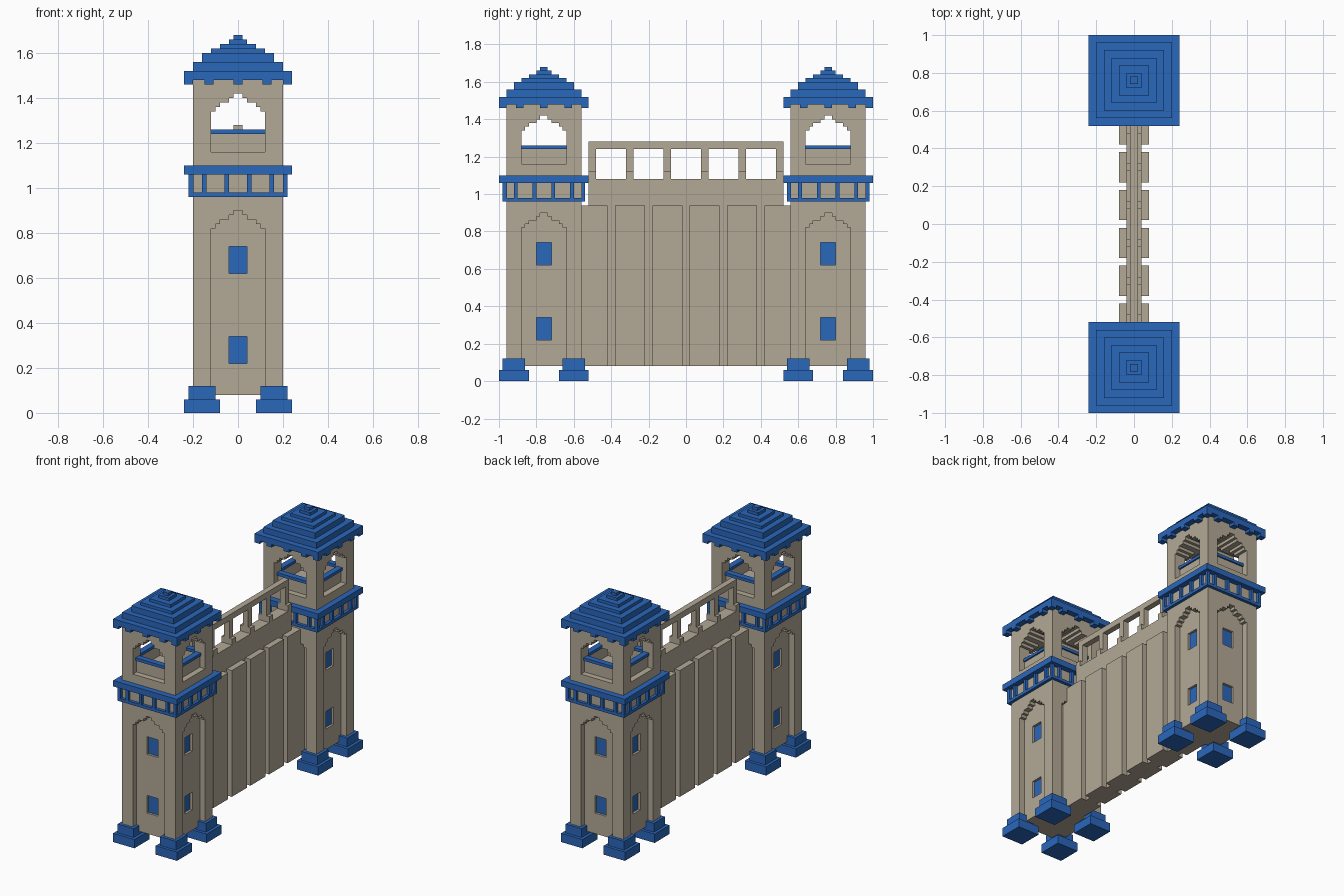
import bpy, bmesh, math
from mathutils import Matrix, Vector

if "Cube" in bpy.data.objects:
    bpy.data.objects.remove(bpy.data.objects["Cube"])


def material(name, rgb):
    m = bpy.data.materials.new(name)
    m.diffuse_color = (*rgb, 1)
    m.use_nodes = True
    m.node_tree.nodes["Principled BSDF"].inputs["Base Color"].default_value = m.diffuse_color
    return m


STONE = material("sand_stone", (0.45, 0.395, 0.305))
BLUE = material("roof_blue", (0.023, 0.135, 0.50))
TURNS = [Matrix.Rotation(i * math.pi / 2, 4, 'Z') for i in range(4)]


def add_box(bm, lo, hi, turn=Matrix.Identity(4)):
    lo, hi = Vector(lo), Vector(hi)
    mat = turn @ Matrix.Translation((lo + hi) / 2) @ Matrix.Diagonal((*(hi - lo), 1))
    bmesh.ops.create_cube(bm, size=1, matrix=mat)


def finish(bm, name, mat, y=0):
    bmesh.ops.recalc_face_normals(bm, faces=bm.faces)
    me = bpy.data.meshes.new(name)
    bm.to_mesh(me)
    bm.free()
    me.materials.append(mat)
    ob = bpy.data.objects.new(name, me)
    ob.location.y = y
    bpy.context.collection.objects.link(ob)
    return ob


def boxes(name, mat, spans, y=0, turns=(Matrix.Identity(4),)):
    """One object from (lo, hi) corner pairs, repeated for each turn."""
    bm = bmesh.new()
    for t in turns:
        for lo, hi in spans:
            add_box(bm, lo, hi, t)
    return finish(bm, name, mat, y)


def arch_cutter(bm, z0, spring, y0, y1, turn):
    """Prism with a stepped pointed arch as its profile."""
    right = [(0.12, z0)]
    widths = [0.12, 0.10, 0.08, 0.04, 0.02]
    for i, w in enumerate(widths):
        z = spring + 0.02 * i
        if i:
            right.append((w, z - 0.02))
        right.append((w, z))
    pts = right + [(-x, z) for x, z in reversed(right)]
    f = bm.faces.new([bm.verts.new(turn @ Vector((x, y0, z))) for x, z in pts])
    ext = bmesh.ops.extrude_face_region(bm, geom=[f])
    step = turn.to_3x3() @ Vector((0, y1 - y0, 0))
    bmesh.ops.translate(bm, vec=step, verts=[v for v in ext['geom'] if isinstance(v, bmesh.types.BMVert)])


def cut(ob, bm):
    tool = finish(bm, "cutter", STONE, ob.location.y)
    tool.hide_render = True
    mod = ob.modifiers.new("cut", 'BOOLEAN')
    mod.operation, mod.solver, mod.object = 'DIFFERENCE', 'EXACT', tool
    bpy.context.view_layer.update()
    ev = ob.evaluated_get(bpy.context.evaluated_depsgraph_get())
    me = bpy.data.meshes.new_from_object(ev)
    ob.modifiers.clear()
    ob.data = me
    bpy.data.objects.remove(tool)


def tower(tag, y):
    # stone body with blind arches, windows and open belfry
    body = boxes(tag + "_tower_body", STONE, [((-0.2, -0.2, 0.08), (0.2, 0.2, 1.48))], y)
    for t in TURNS:
        bm = bmesh.new()
        arch_cutter(bm, 0.05, 0.82, -0.25, -0.16, t)
        cut(body, bm)
        bm = bmesh.new()
        for z in (0.22, 0.62):
            add_box(bm, (-0.04, -0.18, z), (0.04, -0.14, z + 0.12), t)
        cut(body, bm)
    for t in TURNS[:2]:
        bm = bmesh.new()
        arch_cutter(bm, 1.16, 1.34, -0.25, 0.25, t)
        cut(body, bm)

    # window panes
    boxes(tag + "_window_panes", BLUE,
          [((-0.04, -0.144, z), (0.04, -0.138, z + 0.12)) for z in (0.22, 0.62)], y, TURNS)

    # corner feet
    boxes(tag + "_feet", BLUE, [((0.08, 0.08, 0), (0.24, 0.24, 0.06)),
                                ((0.10, 0.10, 0.06), (0.22, 0.22, 0.12))], y, TURNS)

    # balcony band: two slabs and small posts
    boxes(tag + "_balcony_slabs", BLUE, [((-0.24, -0.24, 1.06), (0.24, 0.24, 1.10)),
                                         ((-0.22, -0.22, 0.96), (0.22, 0.22, 0.98))], y)
    boxes(tag + "_balcony_posts", BLUE,
          [((x - 0.01, -0.22, 0.98), (x + 0.01, -0.198, 1.06))
           for x in (-0.15, -0.05, 0.05, 0.15, 0.21)], y, TURNS)

    # belfry parapets and rails
    boxes(tag + "_belfry_parapet", STONE, [((-0.12, -0.16, 1.16), (0.12, -0.14, 1.24))], y, TURNS)
    boxes(tag + "_belfry_rail", BLUE, [((-0.12, -0.17, 1.24), (0.12, -0.13, 1.26))], y, TURNS)

    # stepped roof and eave teeth
    tiers = [(0.24, 1.48, 1.52), (0.20, 1.52, 1.56), (0.16, 1.56, 1.60), (0.12, 1.60, 1.62),
             (0.08, 1.62, 1.64), (0.04, 1.64, 1.66), (0.02, 1.66, 1.68)]
    boxes(tag + "_roof", BLUE, [((-r, -r, a), (r, r, b)) for r, a, b in tiers], y)
    boxes(tag + "_eave_teeth", BLUE,
          [((x - 0.02, -0.24, 1.46), (x + 0.02, -0.20, 1.48)) for x in (-0.13, 0, 0.13, 0.22)],
          y, TURNS)


tower("front", -0.76)
tower("back", 0.76)

# connecting wall
boxes("wall_core", STONE, [((-0.04, -0.60, 0.08), (0.04, 0.60, 0.94)),
                           ((-0.04, -0.52, 0.94), (0.04, 0.52, 1.08))])

# raised wall panels on both sides
spans = [(0.02, 0.18), (0.22, 0.38), (0.42, 0.60)]
spans += [(-b, -a) for a, b in spans]
boxes("wall_panels", STONE, [((0.04, a, 0.08), (0.08, b, 0.94)) for a, b in spans]
      + [((-0.08, a, 0.08), (-0.04, b, 0.94)) for a, b in spans])

# railing on top of the wall
posts = [-0.5, -0.3, -0.1, 0.1, 0.3, 0.5]
boxes("railing_posts", STONE, [((-0.02, p - 0.02, 1.12), (0.02, p + 0.02, 1.24)) for p in posts]
      + [((-0.04, p - 0.02, 1.08), (0.04, p + 0.02, 1.12)) for p in posts])
boxes("railing_beam", STONE, [((-0.02, -0.52, 1.24), (0.02, 0.52, 1.28))])
